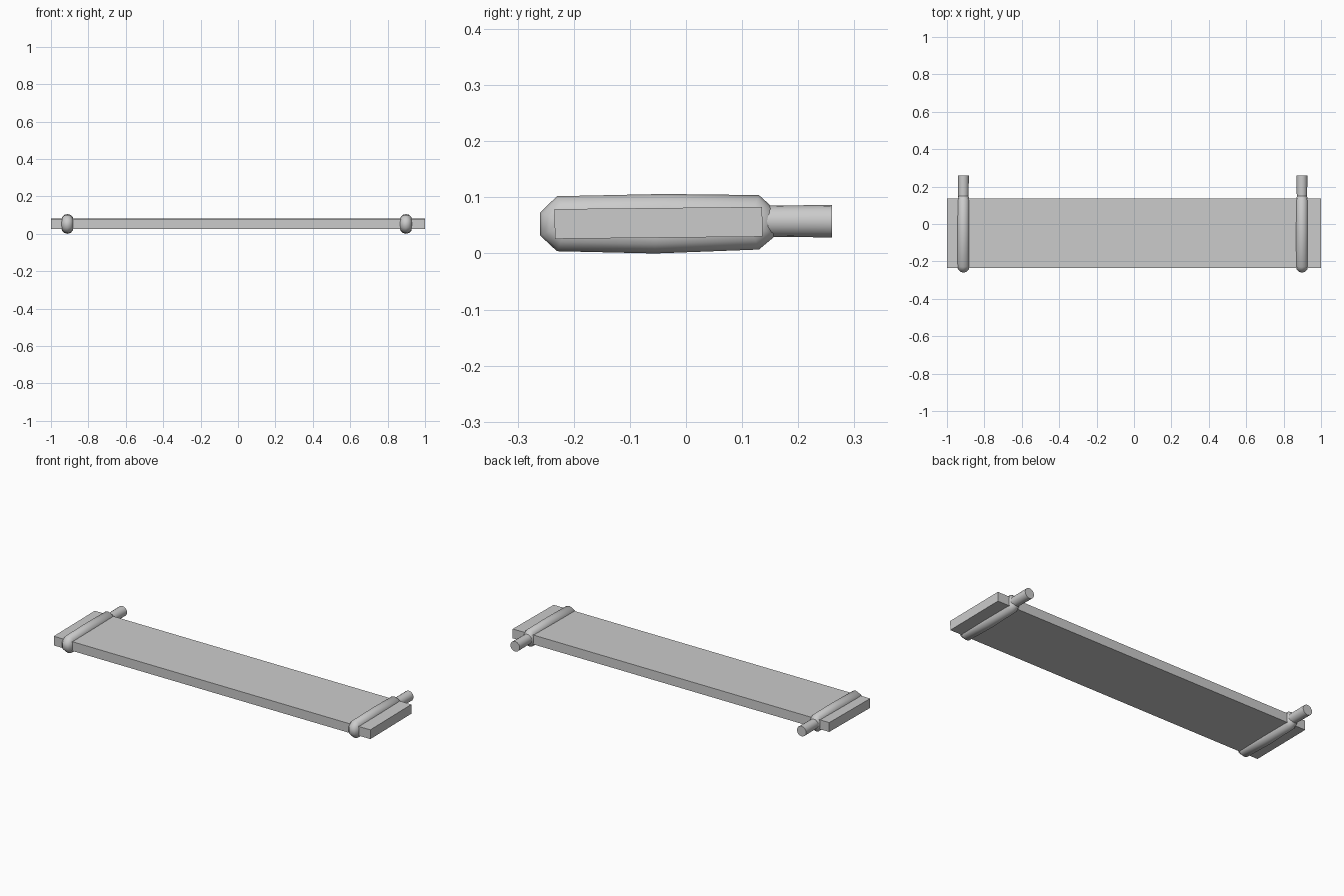
import bpy, bmesh, math
from mathutils import Vector, Matrix

if "Cube" in bpy.data.objects:
    bpy.data.objects.remove(bpy.data.objects["Cube"])


def finish(name, bm, smooth=None):
    bmesh.ops.recalc_face_normals(bm, faces=bm.faces)
    me = bpy.data.meshes.new(name)
    bm.to_mesh(me)
    bm.free()
    ob = bpy.data.objects.new(name, me)
    bpy.context.collection.objects.link(ob)
    if smooth:
        bpy.ops.object.select_all(action='DESELECT')
        ob.select_set(True)
        bpy.context.view_layer.objects.active = ob
        bpy.ops.object.shade_smooth_by_angle(angle=math.radians(smooth))
    return ob


# Shelf board, tilted very slightly up towards the back
bm = bmesh.new()
bmesh.ops.create_cube(bm, size=1, matrix=Matrix.Diagonal((2, 0.37, 0.053, 1)))
bmesh.ops.transform(bm, verts=bm.verts, matrix=Matrix.Translation((0, -0.049, 0.0545))
                    @ Matrix.Rotation(math.radians(0.6), 4, 'X'))
finish("shelf_board", bm)

# Outer outline (y, z) of the strap that wraps the board
OUTLINE = [(-0.26, 0.032), (-0.23, 0.004), (-0.055, 0.0), (0.13, 0.007), (0.16, 0.032),
           (0.16, 0.077), (0.13, 0.104), (-0.04, 0.106), (-0.23, 0.102), (-0.26, 0.073)]
R, SIDES = 0.033, 12


def strap(name, x):
    bm = bmesh.new()
    pts = [Vector(p) for p in OUTLINE]
    n = len(pts)
    rings = []
    for i, p in enumerate(pts):
        d1 = (p - pts[i - 1]).normalized()
        d2 = (pts[(i + 1) % n] - p).normalized()
        n1, n2 = Vector((d1.y, -d1.x)), Vector((d2.y, -d2.x))
        mitre = (n1 + n2) / (1 + n1.dot(n2))
        ring = []
        for k in range(SIDES):
            a = math.tau * k / SIDES
            q = p + mitre * R * (math.sin(a) - 1)
            ring.append(bm.verts.new((x + R * math.cos(a), q.x, q.y)))
        rings.append(ring)
    for i in range(n):
        r1, r2 = rings[i], rings[(i + 1) % n]
        for k in range(SIDES):
            j = (k + 1) % SIDES
            bm.faces.new((r1[k], r1[j], r2[j], r2[k]))
    finish(name, bm, 50)


def peg(name, x):
    # Round wall peg, leaving the back of the strap
    bm = bmesh.new()
    m = Matrix.Translation((x, 0.195, 0.0575)) @ Matrix.Rotation(math.radians(90), 4, 'X')
    bmesh.ops.create_cone(bm, cap_ends=True, segments=16, radius1=0.0275,
                          radius2=0.029, depth=0.13, matrix=m @ Matrix.Rotation(math.pi, 4, 'X'))
    finish(name, bm, 40)


for side, x in (("left", -0.912), ("right", 0.898)):
    strap(side + "_strap", x)
    peg(side + "_wall_peg", x)
